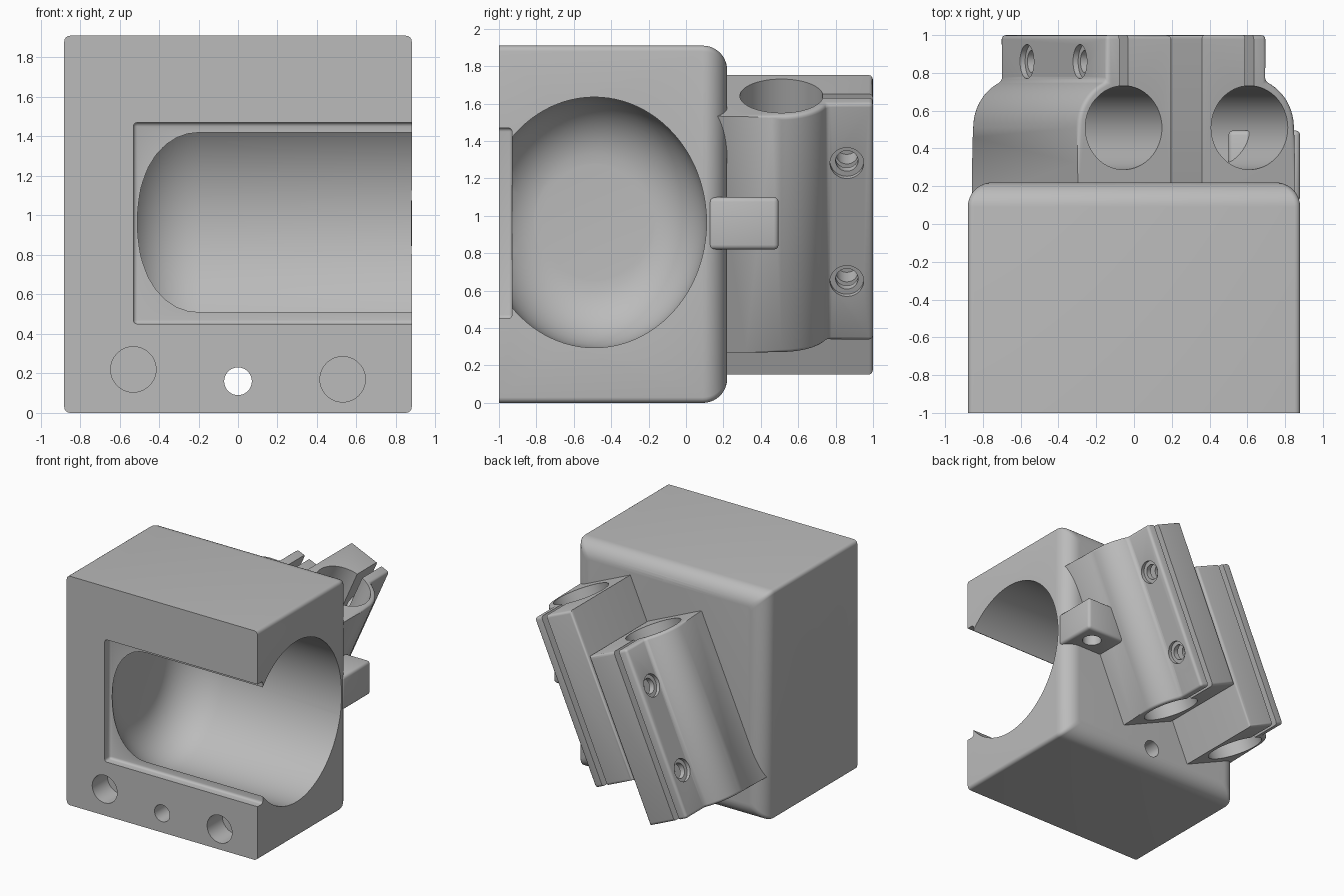
import bpy, bmesh
from math import sin, cos, pi, radians
from mathutils import Matrix, Vector

if "Cube" in bpy.data.objects:
    bpy.data.objects.remove(bpy.data.objects["Cube"])

grey = bpy.data.materials.new("plain grey")
grey.use_nodes = True
grey.diffuse_color = (0.5, 0.5, 0.5, 1)
grey.node_tree.nodes["Principled BSDF"].inputs["Base Color"].default_value = (0.5, 0.5, 0.5, 1)

TILT = Matrix.Rotation(radians(24), 4, 'Y')   # lean of the two clamps
FLAT = Matrix.Identity(4)


def make(name, bm, matrix=FLAT):
    bmesh.ops.recalc_face_normals(bm, faces=bm.faces)
    bm.transform(matrix)
    mesh = bpy.data.meshes.new(name)
    bm.to_mesh(mesh)
    bm.free()
    mesh.materials.append(grey)
    obj = bpy.data.objects.new(name, mesh)
    bpy.context.collection.objects.link(obj)
    return obj


def loft(rings):
    """Skin a row of equal-length point rings and cap both ends."""
    bm = bmesh.new()
    rows = [[bm.verts.new(p) for p in ring] for ring in rings]
    n = len(rows[0])
    for low, high in zip(rows, rows[1:]):
        for i in range(n):
            j = (i + 1) % n
            bm.faces.new((low[i], low[j], high[j], high[i]))
    bm.faces.new(rows[0])
    bm.faces.new(rows[-1])
    return bm


def box(name, lo, hi, matrix=FLAT, round_by=0.0):
    lo, hi = Vector(lo), Vector(hi)
    bm = bmesh.new()
    bmesh.ops.create_cube(bm, size=1)
    bm.transform(Matrix.Translation((lo + hi) / 2) @ Matrix.Diagonal((*(hi - lo), 1)))
    if round_by:
        bmesh.ops.bevel(bm, geom=bm.edges[:], offset=round_by, segments=3,
                        profile=0.5, affect='EDGES')
    return make(name, bm, matrix)


def rod(start, axis, length, radius, matrix=FLAT):
    """Cylinder cutter running from start along the named axis."""
    bm = bmesh.new()
    bmesh.ops.create_cone(bm, cap_ends=True, segments=64, radius1=radius,
                          radius2=radius, depth=length)
    direction = Vector([axis == k for k in "xyz"])
    turn = direction.to_track_quat('Z', 'Y').to_matrix().to_4x4()
    bm.transform(Matrix.Translation(Vector(start) + direction * length / 2) @ turn)
    return make("cutter", bm, matrix)


def combine(obj, others, operation='DIFFERENCE'):
    """Apply a boolean with each helper in turn, then discard the helpers."""
    for other in others:
        mod = obj.modifiers.new("cut", 'BOOLEAN')
        mod.operation, mod.solver, mod.object = operation, 'EXACT', other
        graph = bpy.context.evaluated_depsgraph_get()
        mesh = bpy.data.meshes.new_from_object(obj.evaluated_get(graph))
        obj.modifiers.clear()
        obj.data = mesh
        bpy.data.objects.remove(other)


# Main block: rounded rectangle lofted backwards, easing in at the rear edge
def block_ring(y, inset):
    r, ring = 0.03, []
    for k, (sx, sz) in enumerate([(1, 1), (-1, 1), (-1, -1), (1, -1)]):
        for step in range(5):
            a = (k + step / 4) * pi / 2
            ring.append((sx * (0.88 - inset - r) + r * cos(a), y,
                         0.955 + sz * (0.955 - inset - r) + r * sin(a)))
    return ring


arc = [i * pi / 20 for i in range(11)]
main_block = make("main_block", loft(
    [block_ring(-1, 0)] + [block_ring(0.09 + 0.13 * sin(a), 0.13 * (1 - cos(a))) for a in arc]))


# Cavity: oval bore open to one side, with a rounded inner end
def oval(x, r):
    return [(x, -0.49 + 0.895 * r * cos(t * pi / 48), 0.965 + r * sin(t * pi / 48))
            for t in range(96)]


cavity = make("cavity_cutter", loft(
    [oval(1.1, 0.67)] + [oval(-0.2 - 0.36 * sin(a), 0.31 + 0.36 * cos(a)) for a in arc]))
cutters = [cavity,
           box("slot_cutter", (-0.53, -1.2, 0.45), (1.1, -0.93, 1.47), round_by=0.02),
           rod((-1, -0.49, 0.965), "x", 0.7, 0.32)]
for z in (0.16, 1.755):
    cutters.append(rod((0, -1.2, z), "y", 1.6, 0.07))
for x, z in [(-0.53, 1.695), (0.53, 1.745), (-0.53, 0.22), (0.53, 0.17)]:
    cutters.append(rod((x, -1.2, z), "y", 0.4, 0.115))
combine(main_block, cutters)


# Clamps: D-shaped sleeves with a split, screwed flange (local z runs along the bore)
def clamp(name, centre, side, bottom, top):
    curve = [(0.265 * cos(a), 0.51 + 0.265 * sin(a))
             for a in [i * radians(68) / 14 for i in range(15)]]
    outline = [(-0.275, 0.13), (0.265, 0.13)] + curve + [(0.1, 1.0), (-0.275, 1.0)]
    rings = [[(centre + side * b, y, z) for b, y in outline] for z in (bottom, top)]
    bm = loft(rings)
    bmesh.ops.recalc_face_normals(bm, faces=bm.faces)
    sharp = [e for e in bm.edges if e.calc_face_angle(0) > radians(30)
             and min(v.co.y for v in e.verts) > 0.2]
    bmesh.ops.bevel(bm, geom=sharp, offset=0.022, segments=3, profile=0.5, affect='EDGES')
    body = make(name, bm, TILT)
    tools = [rod((centre, 0.51, bottom - 0.1), "z", top - bottom + 0.2, 0.222, TILT),
             box("split_cutter", (centre - 0.025, 0.6, bottom - 0.1),
                 (centre + 0.025, 1.1, top + 0.1), TILT)]
    for offset in (-0.345, 0.345):
        z = (bottom + top) / 2 + offset
        for radius, depth in ((0.09, 0.03), (0.06, 0.25)):
            ends = sorted((centre + side * (0.1 - depth), centre + side * 0.2))
            tools.append(rod((ends[0], 0.86, z), "x", ends[1] - ends[0], radius, TILT))
    combine(body, tools)
    return body


upper_clamp = clamp("upper_clamp", -0.109, 1, 0.36, 1.748)
lower_clamp = clamp("lower_clamp", -0.67, -1, -0.01, 1.37)

# Side lug with a vertical hole, joining the block to the upper clamp
side_lug = box("side_lug", (0.5, 0.12, 0.82), (0.88, 0.495, 1.1), round_by=0.025)
combine(side_lug, [rod((0.73, 0.35, 0.7), "z", 0.3, 0.075)])

# Smooth shading with sharp creases kept
for obj in (main_block, upper_clamp, lower_clamp, side_lug):
    bpy.ops.object.select_all(action='DESELECT')
    obj.select_set(True)
    bpy.context.view_layer.objects.active = obj
    bpy.ops.object.shade_smooth_by_angle(angle=radians(35))
